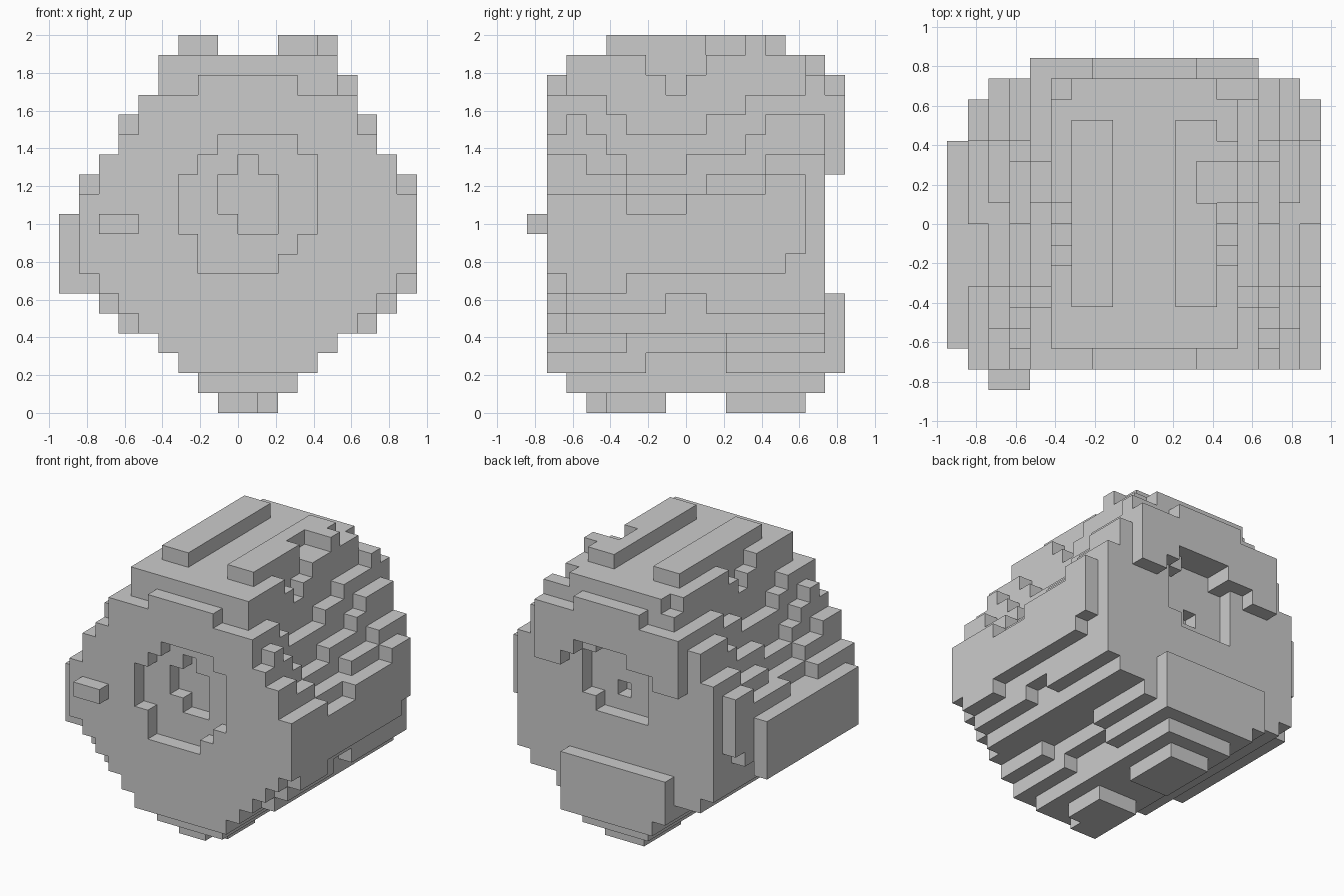
import bpy, bmesh
from mathutils import Vector

if "Cube" in bpy.data.objects:
    bpy.data.objects.remove(bpy.data.objects["Cube"])

U = 2 / 19  # edge length of one block


def box(x0, x1, y0, y1, z0, z1):
    return {(x, y, z) for x in range(x0, x1) for y in range(y0, y1) for z in range(z0, z1)}


def rows(y0, y1, spec):
    """Blocks from rows of (z0, z1, x0, x1)."""
    out = set()
    for z0, z1, x0, x1 in spec:
        out |= box(x0, x1, y0, y1, z0, z1)
    return out


def step(runs, y):
    """Value of a run list [(y_end, value), ...] at y."""
    return next(v for end, v in runs if y < end)


def make(name, cells):
    bm = bmesh.new()
    for c in cells:
        for axis in range(3):
            for s in (0, 1):
                n = list(c)
                n[axis] += 2 * s - 1
                if tuple(n) in cells:
                    continue
                a, b = (axis + 1) % 3, (axis + 2) % 3
                pts = []
                for da, db in ((0, 0), (1, 0), (1, 1), (0, 1)):
                    p = list(c)
                    p[axis] += s
                    p[a] += da
                    p[b] += db
                    pts.append(bm.verts.new(Vector(p) * U))
                bm.faces.new(pts if s else pts[::-1])
    bmesh.ops.remove_doubles(bm, verts=bm.verts, dist=U * 0.01)
    bmesh.ops.dissolve_limit(bm, angle_limit=0.02, verts=bm.verts, edges=bm.edges)
    me = bpy.data.meshes.new(name)
    bm.to_mesh(me)
    bm.free()
    bpy.context.collection.objects.link(bpy.data.objects.new(name, me))


# Stepped barrel: top and bottom height of each column outward from the middle
TOP = {
    3: [(-6, 17), (7, 18)],
    4: [(-6, 16), (7, 18)],
    5: [(-6, 16), (-2, 18), (-1, 17), (0, 16), (1, 17), (6, 18), (7, 17)],
    6: [(-4, 16), (-3, 15), (1, 14), (3, 15), (6, 16), (7, 17)],
    7: [(-6, 14), (-5, 15), (-4, 14), (-3, 13), (0, 12), (3, 13), (4, 14), (7, 15)],
    8: [(-5, 13), (-3, 12), (1, 11), (4, 12), (7, 13)],
    9: [(-3, 11), (0, 10), (4, 11), (6, 12), (7, 0)],
}
BOTTOM = {
    3: [(-6, 2), (7, 1)],
    4: [(-2, 2), (2, 3), (7, 2)],
    5: [(-3, 3), (2, 4), (7, 3)],
    6: [(7, 4)],
    7: [(-6, 5), (7, 4)],
    8: [(-6, 6), (-1, 5), (1, 6), (7, 5)],
    9: [(-6, 7), (-3, 6), (5, 7), (7, 8)],
}
body = set()
for i in range(-8, 9):
    n = max(3, abs(i) + 1)
    for y in range(-7, 7):
        top = step(TOP[n], y)
        if i == -5:
            top = min(top, 16)
        body |= box(i, i + 1, y, y + 1, step(BOTTOM[n], y), top)

# Round recesses in the front and back faces
body -= rows(-7, -6, [(7, 8, -2, 2), (8, 9, -2, 3), (9, 12, -3, 4), (12, 13, -2, 4), (13, 14, -1, 3)])
body -= rows(-6, -5, [(9, 10, 0, 2), (10, 12, -1, 2), (12, 13, 0, 1)])
body -= rows(6, 7, [(9, 10, -2, 2), (10, 13, -2, 3), (13, 14, -1, 2)])
body -= box(0, 1, 5, 6, 10, 11)
make("barrel_body", body)

# Rails on top, the right one notched
make("left_top_rail", box(-3, -1, -4, 5, 18, 19))
make("right_top_rail", (box(2, 4, -4, 5, 18, 19) - box(3, 4, 1, 3, 18, 19)) | box(4, 5, 3, 4, 18, 19))

# Feet
make("front_foot", box(-1, 1, -5, -1, 0, 1) | box(1, 2, -4, -1, 0, 1))
make("back_foot", box(-1, 2, 2, 6, 0, 1))

# Raised plates on the back
make("upper_back_plate", rows(7, 8, [(16, 17, -2, 3), (14, 16, -5, 6), (13, 14, -5, -1),
                                     (13, 14, 3, 6), (12, 13, -5, -3), (12, 13, 4, 6)]))
make("lower_back_plate", rows(7, 8, [(3, 6, -4, 4), (2, 3, -3, 4)]))

# Slab on the left side and peg on the front
make("left_side_slab", box(-9, -8, -6, 4, 6, 10))
make("front_peg", box(-7, -5, -8, -7, 9, 10))
